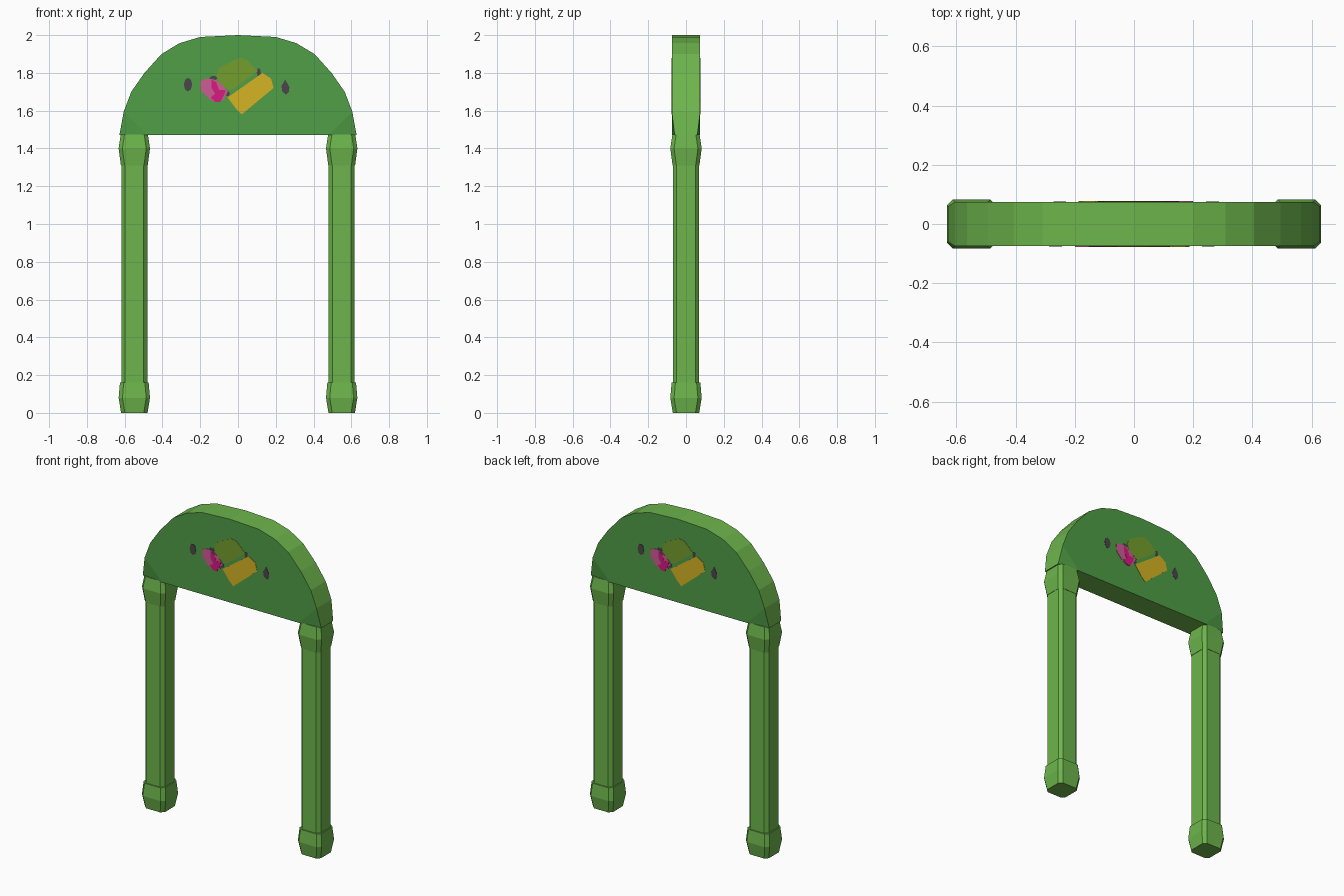
import bpy, bmesh, math

if "Cube" in bpy.data.objects:
    bpy.data.objects.remove(bpy.data.objects["Cube"])

def material(name, rgb):
    m = bpy.data.materials.new(name)
    m.diffuse_color = (*rgb, 1)
    m.use_nodes = True
    m.node_tree.nodes["Principled BSDF"].inputs["Base Color"].default_value = m.diffuse_color
    return m

LIGHT = material("light green", (0.153, 0.463, 0.072))
PANEL = material("panel green", (0.080, 0.342, 0.061))
YELLOW = material("yellow", (0.66, 0.456, 0.017))
OLIVE = material("olive", (0.174, 0.342, 0.026))
PINK = material("pink", (0.61, 0.11, 0.30))
MAGENTA = material("magenta", (0.68, 0.010, 0.22))
GREY = material("dark grey", (0.07, 0.06, 0.07))

def finish(name, bm, mats):
    bmesh.ops.recalc_face_normals(bm, faces=bm.faces)
    me = bpy.data.meshes.new(name)
    bm.to_mesh(me)
    bm.free()
    for m in mats:
        me.materials.append(m)
    ob = bpy.data.objects.new(name, me)
    bpy.context.collection.objects.link(ob)
    return ob

# Posts: chamfered square columns with bulging feet and collars
def column(name, cx, rings):
    bm = bmesh.new()
    loops = []
    for z, h in rings:
        f = h - 0.02
        pts = [(h, -f), (h, f), (f, h), (-f, h), (-h, f), (-h, -f), (-f, -h), (f, -h)]
        loops.append([bm.verts.new((cx + x, y, z)) for x, y in pts])
    for a, b in zip(loops, loops[1:]):
        for i in range(8):
            bm.faces.new((a[i], a[(i + 1) % 8], b[(i + 1) % 8], b[i]))
    bm.faces.new(loops[0])
    bm.faces.new(loops[-1])
    finish(name, bm, [LIGHT])

for side, sx in (("left", -1), ("right", 1)):
    cx = 0.549 * sx
    column(side + "_post", cx, [(0.1, 0.069), (1.4, 0.069)])
    column(side + "_foot", cx, [(0, 0.07), (0.08, 0.083), (0.16, 0.076)])
    column(side + "_collar", cx, [(1.31, 0.071), (1.40, 0.083), (1.474, 0.072)])

# Arched panel: darker faces, light rim, lower corners pinched toward the posts
half = [(0.48, 1.47), (0.628, 1.47), (0.605, 1.595), (0.565, 1.70), (0.495, 1.80),
        (0.405, 1.90), (0.31, 1.957), (0.20, 1.99)]
outline = half + [(0, 2.0)] + [(-x, z) for x, z in reversed(half)]
n = len(outline)
bm = bmesh.new()
sides = []
for s in (-1, 1):
    sides.append([bm.verts.new((x, s * (0.06 if i in (1, n - 2) else 0.075), z))
                  for i, (x, z) in enumerate(outline)])
for v in sides:
    for loop in (v[:3], v[-3:], [v[0]] + v[2:-2] + [v[-1]]):
        bm.faces.new(loop).material_index = 1
for i in range(n):
    j = (i + 1) % n
    bm.faces.new((sides[0][i], sides[0][j], sides[1][j], sides[1][i]))
finish("arched_panel", bm, [LIGHT, PANEL])

# Painted patches: thin plates on the front, repeated on the back by a half turn
def ellipse(cx, cz, rx, rz, k=8):
    return [(cx + rx * math.cos(2 * math.pi * i / k),
             cz + rz * math.sin(2 * math.pi * i / k)) for i in range(k)]

def patch(name, pts, mat, depth=0.0765):
    for label, s in (("front", 1), ("back", -1)):
        bm = bmesh.new()
        a = [bm.verts.new((s * x, -s * depth, z)) for x, z in pts]
        b = [bm.verts.new((s * x, -s * 0.0735, z)) for x, z in pts]
        bm.faces.new(a)
        bm.faces.new(b)
        for i in range(len(a)):
            j = (i + 1) % len(a)
            bm.faces.new((a[i], a[j], b[j], b[i]))
        finish(name + "_" + label, bm, [mat])

patch("yellow_patch", [(-0.055, 1.67), (0.13, 1.80), (0.175, 1.77), (0.188, 1.72),
                       (0.02, 1.58), (-0.01, 1.61)], YELLOW, 0.077)
patch("olive_patch", [(-0.115, 1.79), (-0.10, 1.825), (-0.02, 1.868), (0.01, 1.88),
                      (0.045, 1.87), (0.105, 1.81), (-0.04, 1.705), (-0.10, 1.745)], OLIVE)
patch("pink_patch", [(-0.20, 1.755), (-0.165, 1.77), (-0.125, 1.765), (-0.085, 1.74),
                     (-0.055, 1.70), (-0.075, 1.66), (-0.12, 1.645), (-0.155, 1.665),
                     (-0.195, 1.705)], PINK, 0.077)
patch("magenta_patch", [(-0.14, 1.765), (-0.115, 1.75), (-0.10, 1.71), (-0.065, 1.71),
                        (-0.075, 1.68), (-0.095, 1.645), (-0.12, 1.645), (-0.145, 1.67),
                        (-0.12, 1.69), (-0.14, 1.72)], MAGENTA, 0.078)
patch("left_spot", ellipse(-0.265, 1.738, 0.022, 0.036), GREY)
patch("right_spot", [(0.25, 1.765), (0.272, 1.725), (0.27, 1.70), (0.255, 1.685),
                     (0.235, 1.70), (0.23, 1.73)], GREY)
patch("upper_fleck", ellipse(0.11, 1.803, 0.011, 0.022, 6), GREY, 0.076)
patch("left_fleck", ellipse(-0.13, 1.772, 0.022, 0.012, 6), GREY, 0.076)
patch("lower_fleck", ellipse(-0.055, 1.69, 0.012, 0.014, 6), GREY, 0.076)
